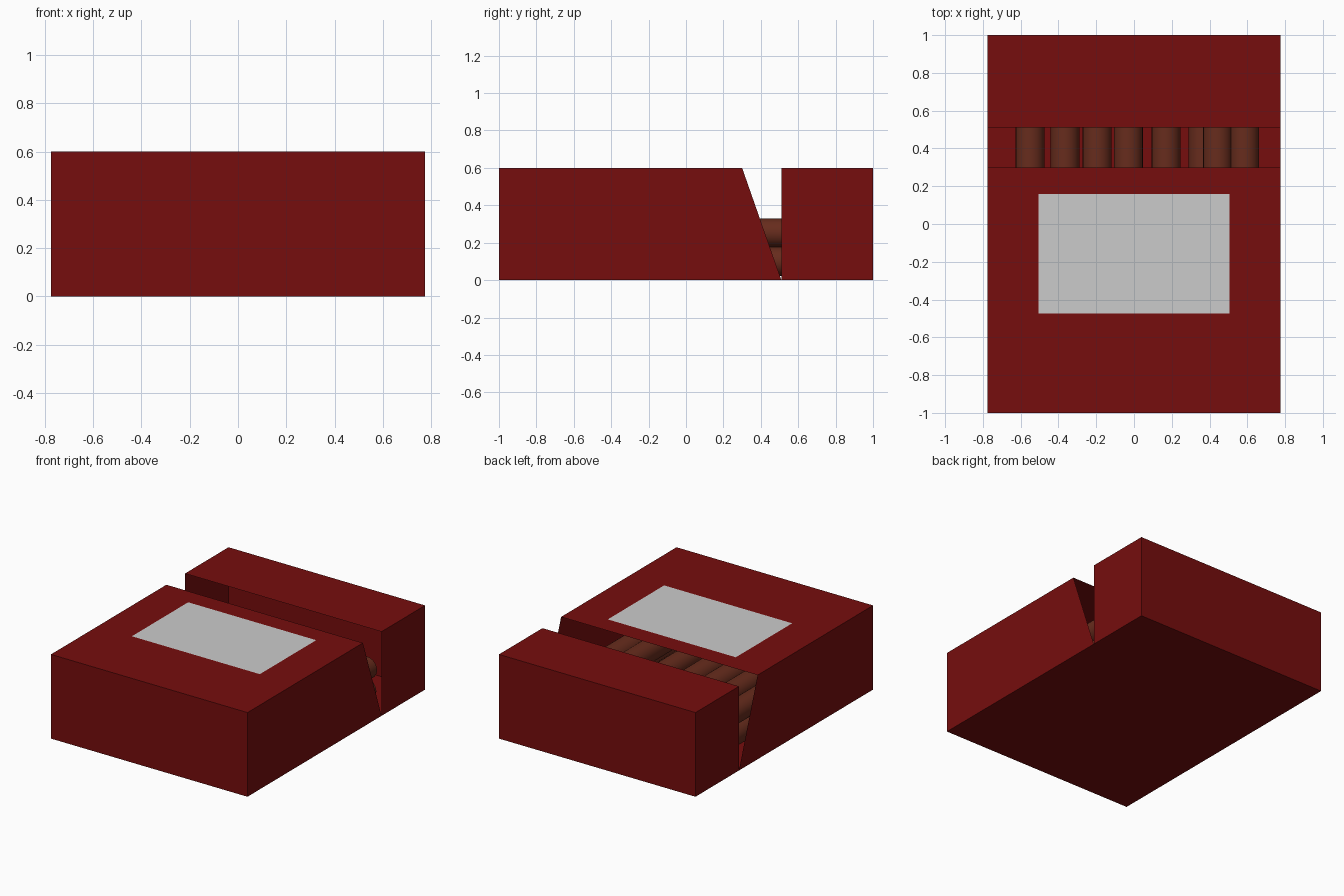
import bpy, bmesh, math

if "Cube" in bpy.data.objects:
    bpy.data.objects.remove(bpy.data.objects["Cube"])

W, H = 0.775, 0.60


def material(name, rgb):
    m = bpy.data.materials.new(name)
    m.diffuse_color = (*rgb, 1)
    m.use_nodes = True
    m.node_tree.nodes["Principled BSDF"].inputs["Base Color"].default_value = m.diffuse_color
    return m


red = material("red_card", (0.18, 0.004, 0.004))
brown = material("brown_wrap", (0.135, 0.025, 0.012))


def mesh_object(name, bm, mat=None):
    mesh = bpy.data.meshes.new(name)
    bm.to_mesh(mesh)
    bm.free()
    ob = bpy.data.objects.new(name, mesh)
    bpy.context.collection.objects.link(ob)
    if mat:
        mesh.materials.append(mat)
    return ob


# Thin-walled box: notched side profile swept across x, left open at the notch
profile = [(-1, 0), (0.51, 0), (1, 0), (1, H), (0.51, H), (0.51, 0.0), (0.30, H), (-1, H)]
bm = bmesh.new()
left = [bm.verts.new((-W, y, z)) for y, z in profile]
right = [bm.verts.new((W, y, z)) for y, z in profile]
n = len(profile)
for i in range(n):
    j = (i + 1) % n
    if i not in (4, 5):          # the two notch faces stay open
        bm.faces.new((left[i], left[j], right[j], right[i]))
for side, flip in ((left, True), (right, False)):
    for ids in ((0, 1, 6, 7), (1, 2, 3, 4)):
        vs = [side[i] for i in ids]
        bm.faces.new(vs[::-1] if flip else vs)
mesh_object("notched_box", bm, red)

# Grey label panel lying on the top
bm = bmesh.new()
z = H + 0.001
bm.faces.new([bm.verts.new(p) for p in
              ((-0.505, -0.475, z), (0.505, -0.475, z), (0.505, 0.16, z), (-0.505, 0.16, z))])
mesh_object("label_panel", bm)


# Brown sticks lying front to back in two stacked layers
def stick(name, x, z, y0=-0.95, y1=0.62, r=0.077):
    bpy.ops.mesh.primitive_cylinder_add(vertices=24, radius=r, depth=y1 - y0,
                                        location=(x, (y0 + y1) / 2, z),
                                        rotation=(math.pi / 2, 0, 0))
    ob = bpy.context.object
    ob.name = name
    ob.data.materials.append(brown)
    bpy.ops.object.shade_smooth_by_angle(angle=math.radians(40))


lower = [-0.55, -0.365, -0.195, -0.03, 0.17, 0.365, 0.58]
upper = [-0.55, -0.365, -0.195, -0.03, 0.17, 0.443, 0.585]
for i, x in enumerate(lower):
    stick(f"lower_stick_{i + 1}", x, 0.10)
for i, x in enumerate(upper):
    stick(f"upper_stick_{i + 1}", x, 0.253)
